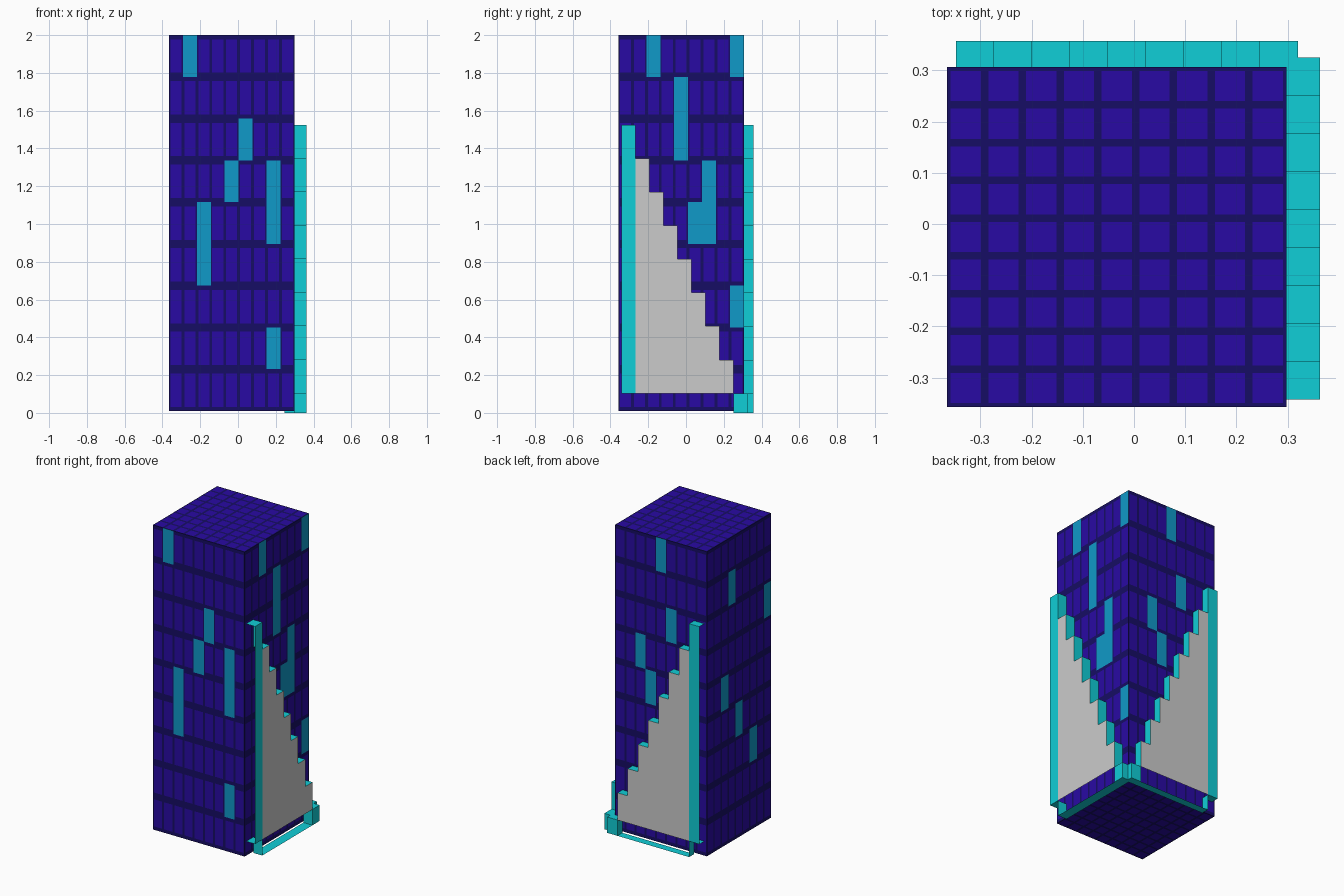
import bpy, bmesh
from mathutils import Vector

if "Cube" in bpy.data.objects:
    bpy.data.objects.remove(bpy.data.objects["Cube"])


def material(name, rgb):
    m = bpy.data.materials.new(name)
    m.diffuse_color = (*rgb, 1)
    m.use_nodes = True
    m.node_tree.nodes["Principled BSDF"].inputs["Base Color"].default_value = m.diffuse_color
    return m


PANEL = material("panel_blue", (0.022, 0.003, 0.37))
BORDER = material("dark_blue", (0.008, 0.004, 0.13))
WINDOW = material("window_blue", (0.005, 0.32, 0.58))
CYAN = material("trim_cyan", (0.005, 0.62, 0.68))


def make_object(name, bm, mats=()):
    me = bpy.data.meshes.new(name)
    bm.to_mesh(me)
    bm.free()
    for m in mats:
        me.materials.append(m)
    ob = bpy.data.objects.new(name, me)
    bpy.context.collection.objects.link(ob)
    return ob


# Tower: a cube of 9 x 9 x 9 cells, each with an inset panel, then stretched
N = 9
LO = Vector((-0.365, -0.357, 0.01))
SIZE = Vector((0.663, 0.663, 1.99))

# Lit cells per wall as (column along x or y, row)
LIT = {
    "front": {(1, 8), (5, 6), (4, 5), (7, 4), (7, 5), (2, 3), (2, 4), (7, 1)},
    "right": {(2, 8), (8, 8), (4, 6), (4, 7), (6, 4), (6, 5), (5, 4), (8, 2)},
    "back": {(4, 8), (3, 6), (6, 5), (5, 4)},
    "left": {(5, 7), (0, 6), (6, 4), (4, 3), (2, 2)},
}


def is_lit(face):
    n = face.normal
    i, j, k = (int(v + N / 2) for v in face.calc_center_median())
    if abs(n.z) > 0.5:
        return False
    if abs(n.y) > 0.5:
        return (i, k) in LIT["front" if n.y < 0 else "back"]
    return (j, k) in LIT["left" if n.x < 0 else "right"]


bm = bmesh.new()
bmesh.ops.create_cube(bm, size=N)
bmesh.ops.subdivide_edges(bm, edges=bm.edges[:], cuts=N - 1, use_grid_fill=True)
bm.normal_update()
lit = [f for f in bm.faces if is_lit(f)]
lit_set = set(lit)
plain = [f for f in bm.faces if f not in lit_set]
rims = bmesh.ops.inset_individual(bm, faces=plain, thickness=0.1,
                                  use_even_offset=True)["faces"]
for f in rims:
    f.material_index = 1
for f in plain:
    f.material_index = 0
for f in lit:
    f.material_index = 2
for v in bm.verts:
    for a in range(3):
        v.co[a] = LO[a] + (v.co[a] / N + 0.5) * SIZE[a]
make_object("tower", bm, (PANEL, BORDER, WINDOW))


# Stepped side screens: open cyan shell with a grey outer face
STEP_W, STEP_H, TOP = 0.0741, 0.1777, 1.525
BASE = TOP - 8 * STEP_H


def stepped_screen(name, start, inner, outer, to_world):
    shell, face = bmesh.new(), bmesh.new()
    s = [start + STEP_W * i for i in range(N + 1)]
    top = [TOP - STEP_H * i for i in range(N)]

    def quad(bm, corners, normal):
        pts = [to_world(*c) for c in corners]
        n = to_world(*normal)
        if (pts[1] - pts[0]).cross(pts[2] - pts[1]).dot(n) < 0:
            pts.reverse()
        bm.faces.new([bm.verts.new(p) for p in pts])

    def level(s0, s1, z, up):
        quad(shell, [(s0, inner, z), (s1, inner, z), (s1, outer, z), (s0, outer, z)], (0, 0, up))

    def upright(at, z0, z1, way):
        quad(shell, [(at, inner, z0), (at, outer, z0), (at, outer, z1), (at, inner, z1)], (way, 0, 0))

    def outside(bm, s0, s1, z0, z1):
        quad(bm, [(s0, outer, z0), (s1, outer, z0), (s1, outer, z1), (s0, outer, z1)], (0, 1, 0))

    # treads and risers
    for i in range(N):
        level(s[i], s[i + 1], top[i], 1)
        upright(s[i + 1], top[i + 1] if i < N - 1 else 0, top[i], 1)
        if 0 < i < N - 1:
            outside(face, s[i], s[i + 1], BASE, top[i])
    # tall post and its ledge
    outside(shell, s[0], s[1], BASE, TOP)
    level(s[0], s[1], BASE, -1)
    # ground channel and end block
    upright(s[1], 0, BASE, -1)
    level(s[1], s[9], 0, -1)
    upright(s[8], 0, BASE, -1)
    outside(shell, s[8], s[9], 0, BASE)

    for b in (shell, face):
        bmesh.ops.remove_doubles(b, verts=b.verts[:], dist=1e-4)
    make_object(name + "_trim", shell, (CYAN,))
    make_object(name + "_panel", face)


stepped_screen("right_screen", -0.342, 0.298, 0.363, lambda s, d, z: Vector((d, s, z)))
stepped_screen("back_screen", -0.347, 0.306, 0.357, lambda s, d, z: Vector((s, d, z)))
